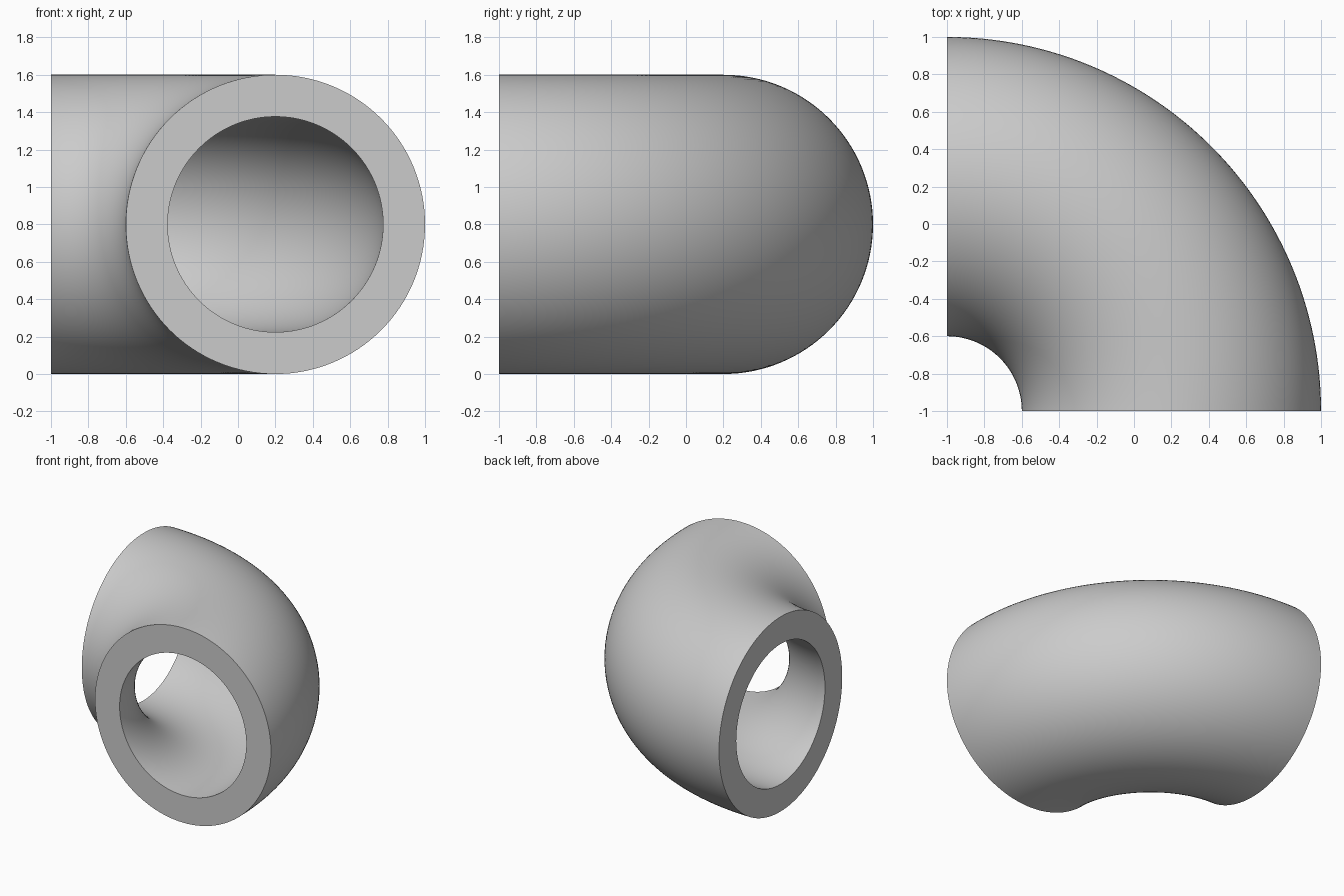
import bpy
import bmesh
from math import cos, sin, pi, radians
from mathutils import Matrix, Vector

cube = bpy.data.objects.get("Cube")
if cube:
    bpy.data.objects.remove(cube, do_unlink=True)

BEND_RADIUS, OUTER, BORE = 1.2, 0.8, 0.576
PIVOT = Vector((-1, -1, OUTER))
SIDES, STEPS = 128, 64

# Plain grey material
grey = bpy.data.materials.new("light grey")
grey.use_nodes = True
colour = (0.6, 0.6, 0.6, 1)
grey.diffuse_color = colour
grey.node_tree.nodes["Principled BSDF"].inputs["Base Color"].default_value = colour

# Annular cross-section at the front opening
bm = bmesh.new()
rings = []
for radius in (OUTER, BORE):
    rings.append([bm.verts.new(PIVOT + Vector((BEND_RADIUS + radius * cos(a), 0, radius * sin(a))))
                  for a in (2 * pi * i / SIDES for i in range(SIDES))])
outer, inner = rings
section = [bm.faces.new((outer[i], outer[(i + 1) % SIDES], inner[(i + 1) % SIDES], inner[i]))
           for i in range(SIDES)]

# Far end face, a quarter turn round the pivot
far = bmesh.ops.duplicate(bm, geom=section + list(bm.edges) + list(bm.verts))
far_verts = [g for g in far["geom"] if isinstance(g, bmesh.types.BMVert)]
bmesh.ops.rotate(bm, verts=far_verts, cent=PIVOT, matrix=Matrix.Rotation(radians(90), 3, "Z"))

# Sweep the two circles to form the outer wall and the bore
rims = [bm.edges.get((ring[i], ring[(i + 1) % SIDES])) for ring in rings for i in range(SIDES)]
bmesh.ops.spin(bm, geom=rims, cent=PIVOT, axis=(0, 0, 1), angle=radians(90), steps=STEPS)
bmesh.ops.remove_doubles(bm, verts=bm.verts, dist=0.0005)
bmesh.ops.recalc_face_normals(bm, faces=bm.faces)

mesh = bpy.data.meshes.new("pipe_elbow")
bm.to_mesh(mesh)
bm.free()
mesh.materials.append(grey)
elbow = bpy.data.objects.new("pipe_elbow", mesh)
bpy.context.collection.objects.link(elbow)

# Smooth walls with crisp rims
bpy.ops.object.select_all(action="DESELECT")
elbow.select_set(True)
bpy.context.view_layer.objects.active = elbow
bpy.ops.object.shade_smooth_by_angle(angle=radians(30))
